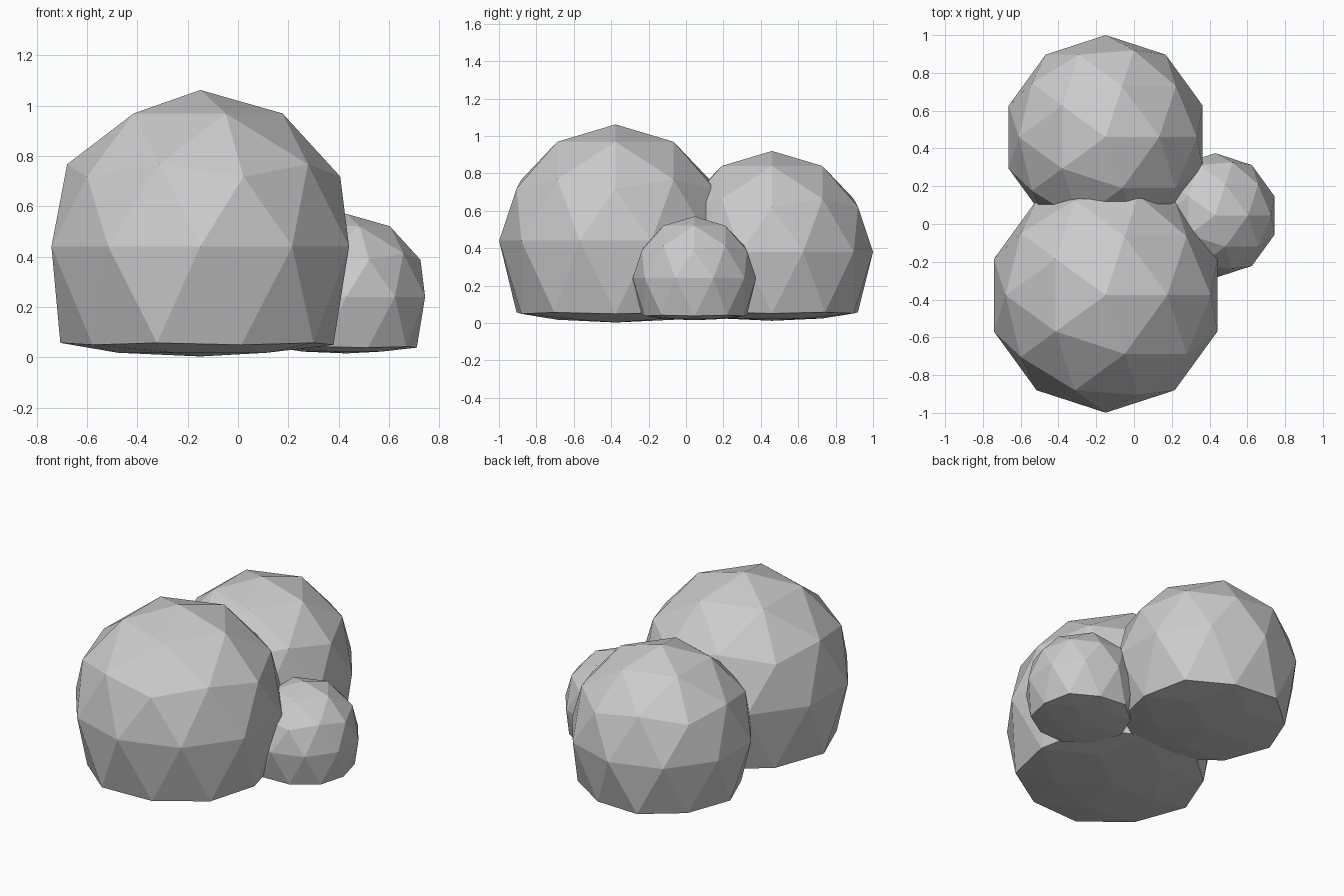
import bpy

if "Cube" in bpy.data.objects:
    bpy.data.objects.remove(bpy.data.objects["Cube"])


def boulder(name, x, y, z, r, base, rim):
    """Faceted ball whose underside is squashed to a nearly flat foot."""
    bpy.ops.mesh.primitive_ico_sphere_add(subdivisions=2, radius=r, location=(x, y, z))
    ob = bpy.context.object
    ob.name = name
    k = (rim - base) / (r * 0.553)
    for v in ob.data.vertices:
        if v.co.z < -0.3 * r:
            v.co.z = base - z + (v.co.z + r) * k
    return ob


# Three overlapping boulders: large front, medium back, small side
boulder("large_boulder", -0.15, -0.377, 0.44, 0.622, 0.003, 0.057)
boulder("medium_boulder", -0.15, 0.46, 0.38, 0.54, 0.012, 0.058)
boulder("small_boulder", 0.43, 0.045, 0.24, 0.33, 0.015, 0.042)
